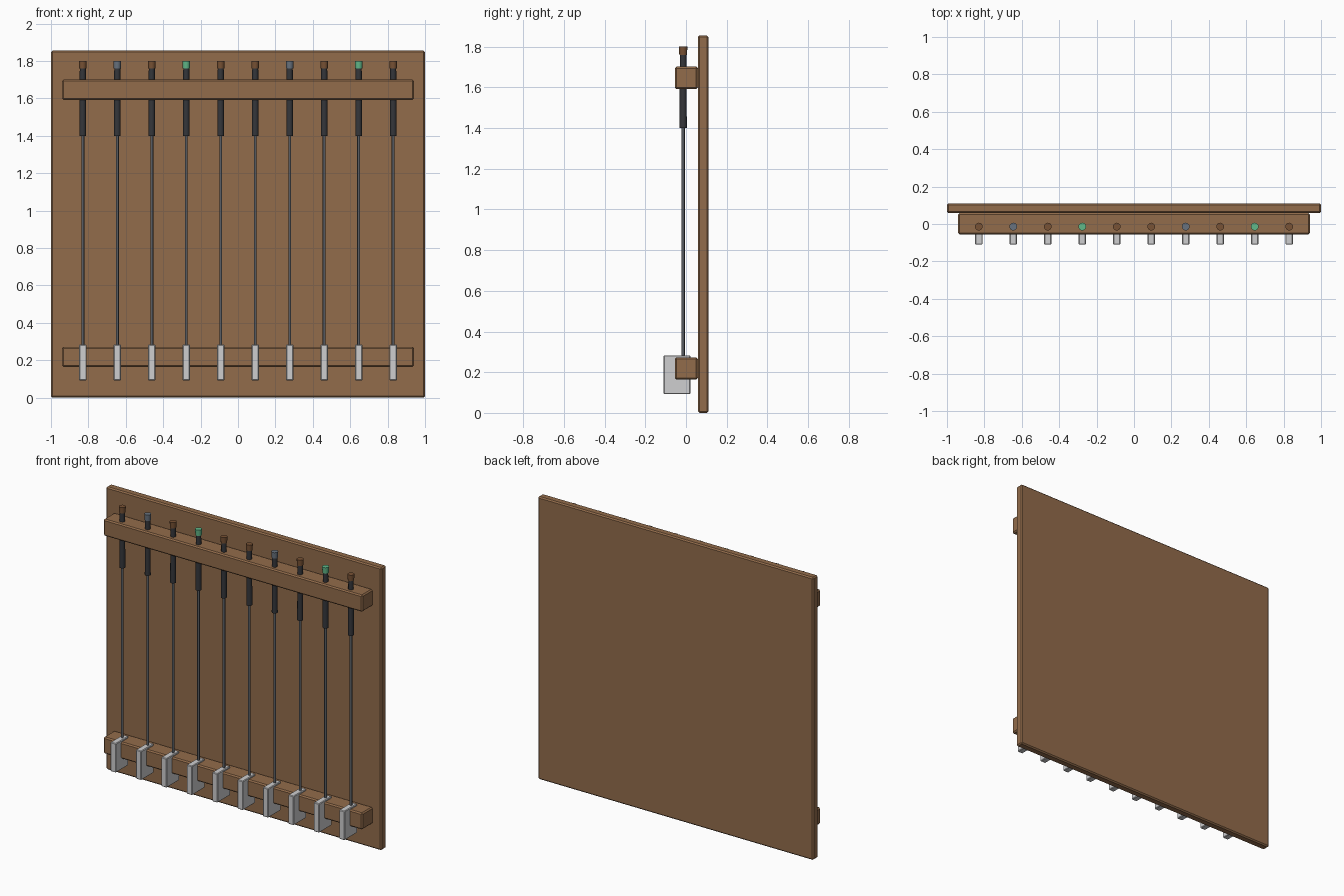
import bpy

old = bpy.data.objects.get("Cube")
if old:
    bpy.data.objects.remove(old, do_unlink=True)


def material(name, r, g, b):
    m = bpy.data.materials.new(name)
    m.use_nodes = True
    m.diffuse_color = (r, g, b, 1)
    m.node_tree.nodes["Principled BSDF"].inputs["Base Color"].default_value = (r, g, b, 1)
    return m


wood = material("wood brown", 0.29, 0.15, 0.07)
steel = material("shaft grey", 0.10, 0.11, 0.125)
rubber = material("grip charcoal", 0.035, 0.037, 0.043)
silver = material("head silver", 0.62, 0.62, 0.63)
cap_brown = material("cap brown", 0.19, 0.085, 0.035)
cap_grey = material("cap slate", 0.14, 0.17, 0.21)
cap_green = material("cap green", 0.12, 0.48, 0.25)


def box(name, x, y, z, mat, bevel):
    """Bevelled box from (low, high) ranges on each axis."""
    bpy.ops.mesh.primitive_cube_add(size=1, location=[sum(r) / 2 for r in (x, y, z)])
    ob = bpy.context.object
    ob.name = name
    ob.scale = [r[1] - r[0] for r in (x, y, z)]
    bpy.ops.object.transform_apply(location=False, rotation=False, scale=True)
    mod = ob.modifiers.new("Bevel", "BEVEL")
    mod.width = bevel
    mod.segments = 1
    ob.data.materials.append(mat)
    return ob


def rod(name, x, y, z, r_low, r_high, mat):
    """Upright tapered rod between two heights."""
    bpy.ops.mesh.primitive_cone_add(vertices=12, radius1=r_low, radius2=r_high,
                                    depth=z[1] - z[0], location=(x, y, sum(z) / 2))
    ob = bpy.context.object
    ob.name = name
    ob.data.materials.append(mat)
    bpy.ops.object.shade_smooth_by_angle()
    return ob


# Back board and the two rails
box("back_board", (-1, 1), (0.058, 0.11), (0, 1.855), wood, 0.008)
box("lower_rail", (-0.94, 0.94), (-0.055, 0.058), (0.163, 0.272), wood, 0.008)
box("upper_rail", (-0.94, 0.94), (-0.055, 0.058), (1.592, 1.702), wood, 0.008)

# Row of clubs with coloured caps
caps = {1: cap_grey, 6: cap_grey, 3: cap_green, 8: cap_green}
count, reach, y = 10, 0.83, -0.014
for i in range(count):
    x = -reach + 2 * reach * i / (count - 1)
    n = i + 1
    box(f"club_head_{n}", (x - 0.02, x + 0.02), (-0.11, 0.022), (0.092, 0.283), silver, 0.004)
    rod(f"club_shaft_{n}", x, y, (0.25, 1.45), 0.008, 0.008, steel)
    rod(f"club_grip_{n}", x, y, (1.4, 1.762), 0.018, 0.016, rubber)
    rod(f"grip_cap_{n}", x, y, (1.76, 1.8), 0.019, 0.021, caps.get(i, cap_brown))
